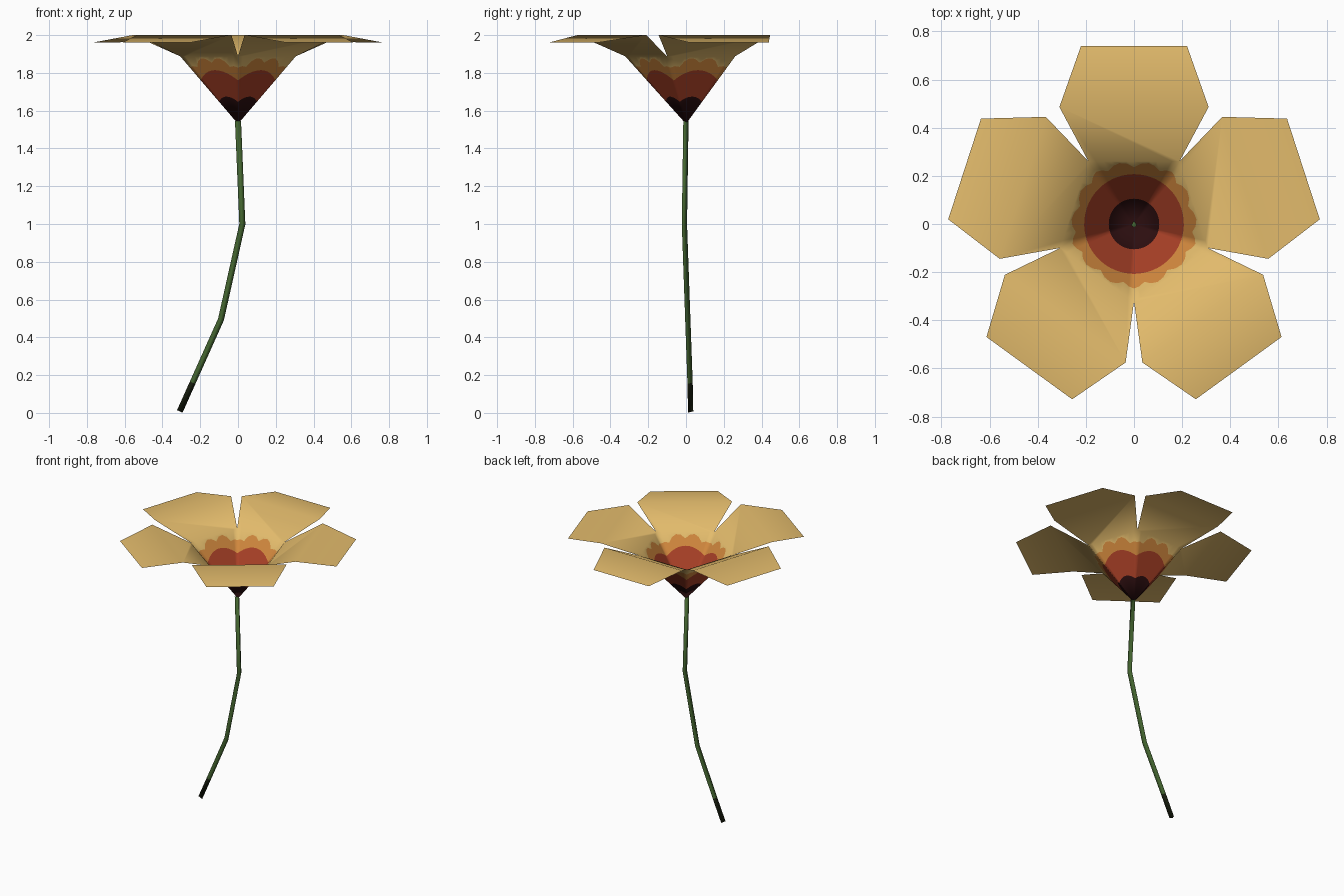
import bpy, bmesh, math
from mathutils import Vector, Matrix

if "Cube" in bpy.data.objects:
    bpy.data.objects.remove(bpy.data.objects["Cube"])


def material(name, rgb):
    m = bpy.data.materials.new(name)
    m.diffuse_color = (*rgb, 1)
    m.use_nodes = True
    m.node_tree.nodes["Principled BSDF"].inputs["Base Color"].default_value = m.diffuse_color
    return m


PETAL = material("petal yellow", (0.77, 0.50, 0.15))
ORANGE = material("orange ring", (0.65, 0.25, 0.048))
RED = material("red throat", (0.40, 0.052, 0.020))
DARK = material("dark centre", (0.026, 0.0045, 0.005))
GREEN = material("stem green", (0.055, 0.125, 0.028))
DARK_GREEN = material("stem dark end", (0.010, 0.014, 0.005))


def finish(bm, name, mats):
    bmesh.ops.remove_doubles(bm, verts=bm.verts, dist=0.0005)
    me = bpy.data.meshes.new(name)
    for f in bm.faces:
        f.smooth = True
    bm.to_mesh(me)
    bm.free()
    for m in mats:
        me.materials.append(m)
    ob = bpy.data.objects.new(name, me)
    bpy.context.collection.objects.link(ob)
    return ob


# Blossom: five-sided funnel with coloured rings, one bent petal per side
APEX = Vector((0, 0, 1.53))
NOTCH_R, NOTCH_Z, STEPS = 0.322, 1.888, 12
bm = bmesh.new()


def add_face(points, index):
    f = bm.faces.new([bm.verts.new(p) for p in points])
    f.material_index = index


nx, ny = NOTCH_R * math.sin(math.radians(36)), NOTCH_R * math.cos(math.radians(36))
right, left = Vector((nx, ny, NOTCH_Z)), Vector((-nx, ny, NOTCH_Z))


def ring_points(t):
    """Points from apex to funnel rim at fraction t across one side."""
    rim = right.lerp(left, t)
    r_rim = rim.xy.length
    scallop = 0.236 + 0.02 * abs(math.cos(3 * math.pi * t)) + 0.012 * abs(2 * t - 1)
    radii = (0.105, 0.207, scallop)
    return [APEX] + [APEX.lerp(rim, r / r_rim) for r in radii] + [rim]


for k in range(5):
    rot = Matrix.Rotation(math.radians(72 * k), 4, 'Z')
    cols = [[rot @ p for p in ring_points(i / STEPS)] for i in range(STEPS + 1)]
    for a, b in zip(cols, cols[1:]):
        add_face((a[0], a[1], b[1]), 3)
        for j, idx in ((1, 2), (2, 1), (3, 0)):
            add_face((a[j], a[j + 1], b[j + 1], b[j]), idx)
    # petal: rising inner panel, drooping outer panel
    wr, wl = rot @ Vector((0.31, 0.486, 2.0)), rot @ Vector((-0.31, 0.486, 2.0))
    tr, tl = rot @ Vector((0.22, 0.74, 1.96)), rot @ Vector((-0.22, 0.74, 1.96))
    add_face([c[4] for c in reversed(cols)] + [wr, wl], 0)
    add_face((wr, tr, tl, wl), 0)
finish(bm, "blossom", (PETAL, ORANGE, RED, DARK))

# Stem: thin three-sided tube along a bent path, dark at the lower end
path = [Vector(p) for p in ((-0.308, 0.02, 0.008), (-0.24, 0.017, 0.16), (-0.09, 0.005, 0.495),
                            (0.023, -0.013, 1.0), (0.0, -0.005, 1.545))]
bm = bmesh.new()
rings = []
for i, p in enumerate(path):
    d = (path[min(i + 1, len(path) - 1)] - path[max(i - 1, 0)]).normalized()
    side = Vector((0, 1, 0)).cross(d).normalized()
    front = d.cross(side)
    rings.append([bm.verts.new(p + 0.0185 * (math.cos(a) * side + math.sin(a) * front))
                  for a in (math.radians(90 + 120 * n) for n in range(3))])
for i, (a, b) in enumerate(zip(rings, rings[1:])):
    for n in range(3):
        m = (n + 1) % 3
        f = bm.faces.new((a[n], a[m], b[m], b[n]))
        f.material_index = 1 if i == 0 else 0
bm.faces.new(rings[0][::-1]).material_index = 1
bm.faces.new(rings[-1])
bmesh.ops.recalc_face_normals(bm, faces=bm.faces)
finish(bm, "stem", (GREEN, DARK_GREEN))
